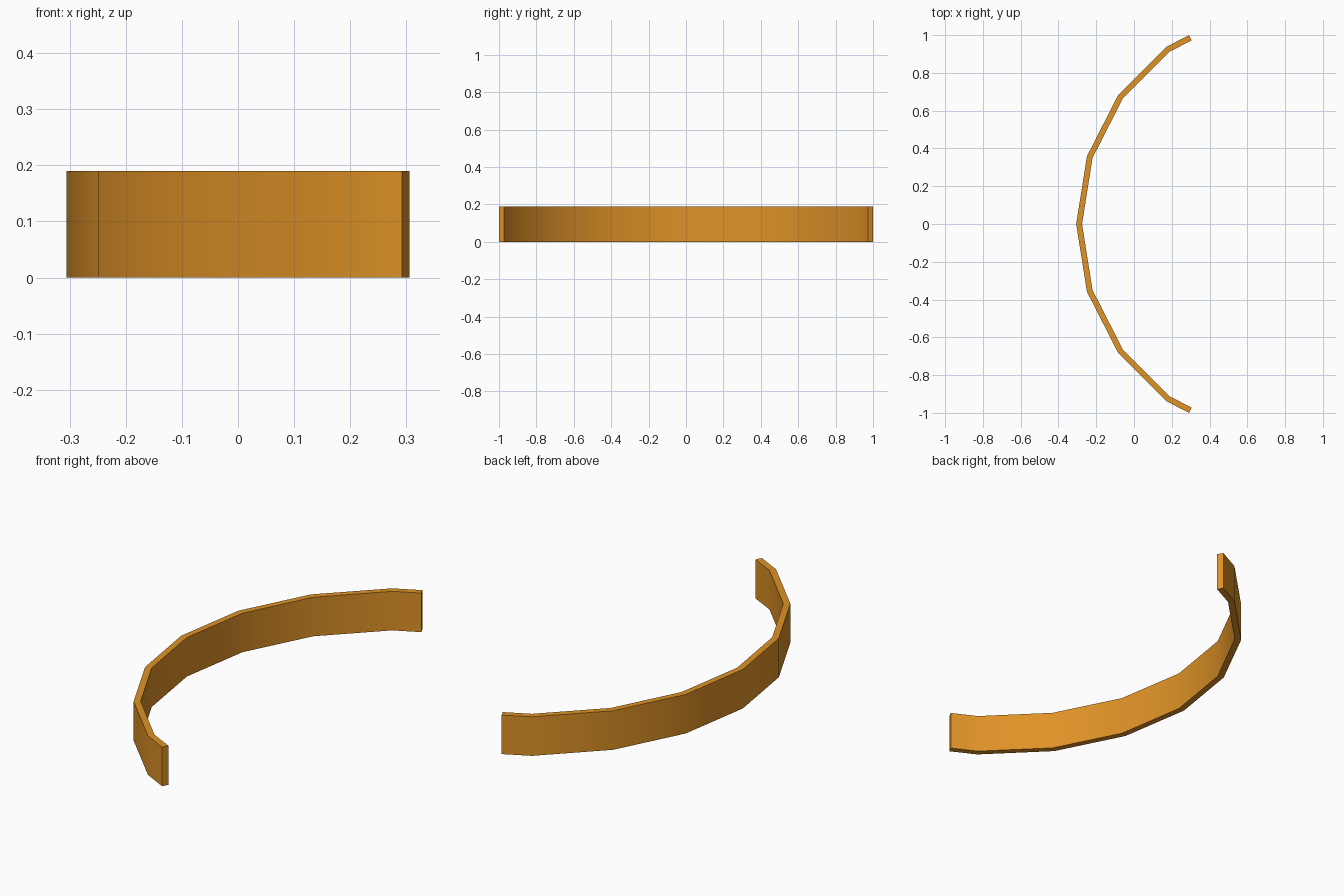
import bpy, bmesh, math

if "Cube" in bpy.data.objects:
    bpy.data.objects.remove(bpy.data.objects["Cube"])

HEIGHT = 0.19
CX = 0.854            # centre of the arc
R_OUT, R_IN = 1.16, 1.129
STEP = math.radians(18)

mat = bpy.data.materials.new("amber orange")
mat.diffuse_color = (0.74, 0.29, 0.02, 1)
mat.use_nodes = True
mat.node_tree.nodes["Principled BSDF"].inputs["Base Color"].default_value = mat.diffuse_color


def half_arc(r, end):
    """Arc points from the middle to the clipped end on the +y side."""
    pts = [(CX - r * math.cos(i * STEP), r * math.sin(i * STEP)) for i in range(4)]
    return pts + [end]


def full_arc(r, end):
    half = half_arc(r, end)
    return [(x, -y) for x, y in reversed(half[1:])] + half


outer = full_arc(R_OUT, (0.292, 1.0))
inner = full_arc(R_IN, (0.306, 0.972))

# Curved band: a ring of quads swept along the arc, closed at both ends
bm = bmesh.new()
rings = []
for (ox, oy), (ix, iy) in zip(outer, inner):
    rings.append([bm.verts.new(p) for p in (
        (ox, oy, 0), (ox, oy, HEIGHT), (ix, iy, HEIGHT), (ix, iy, 0))])
for a, b in zip(rings, rings[1:]):
    for k in range(4):
        n = (k + 1) % 4
        bm.faces.new((a[k], a[n], b[n], b[k]))
bm.faces.new(rings[0])
bm.faces.new(rings[-1])
bmesh.ops.recalc_face_normals(bm, faces=bm.faces)

mesh = bpy.data.meshes.new("curved_band")
bm.to_mesh(mesh)
bm.free()
mesh.materials.append(mat)
band = bpy.data.objects.new("curved_band", mesh)
bpy.context.collection.objects.link(band)

# Smooth along the curve, crisp at the rims and ends
bpy.context.view_layer.objects.active = band
band.select_set(True)
bpy.ops.object.shade_smooth_by_angle(angle=math.radians(30))
